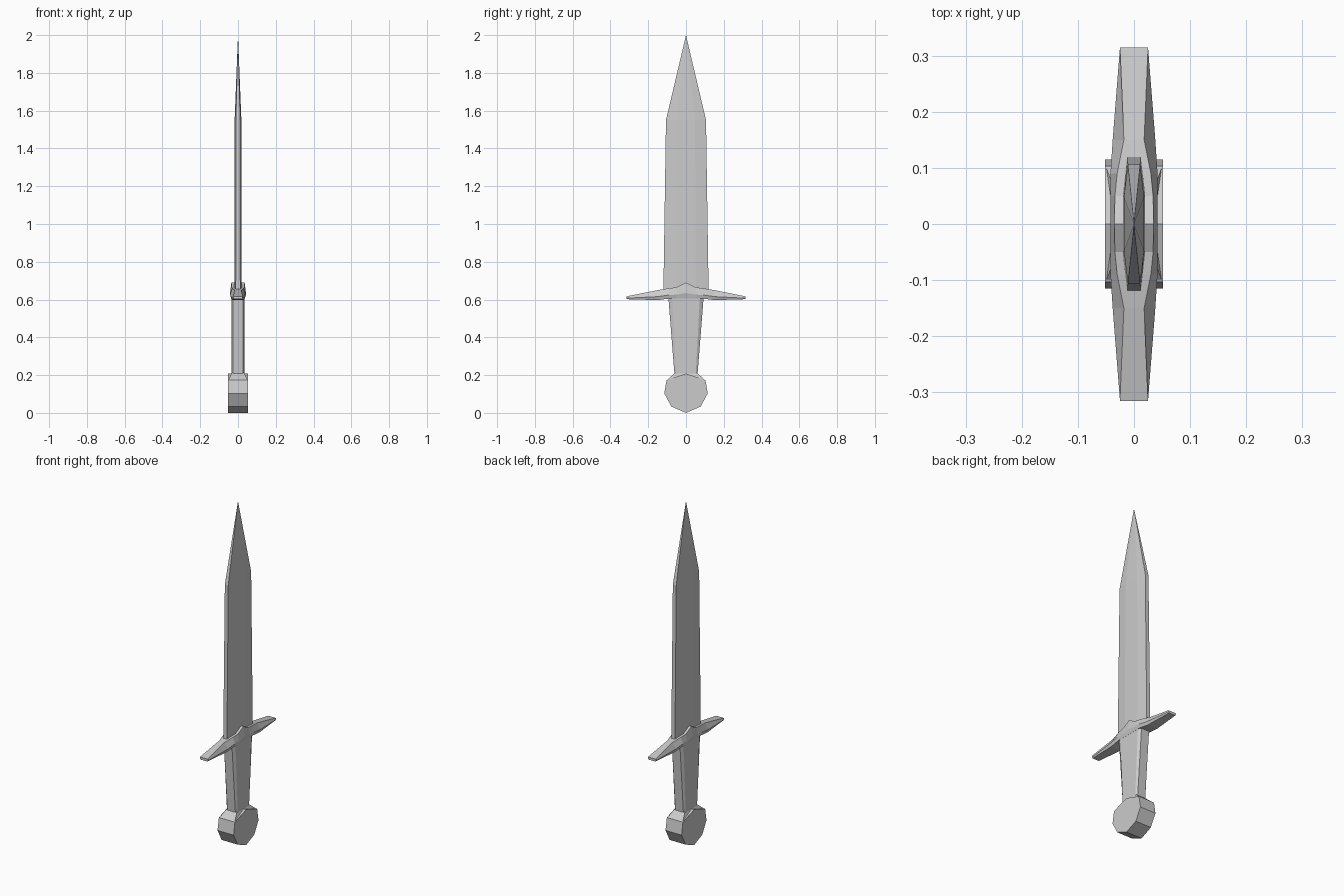
import bpy, bmesh

if "Cube" in bpy.data.objects:
    bpy.data.objects.remove(bpy.data.objects["Cube"])


def finish(name, bm):
    bmesh.ops.recalc_face_normals(bm, faces=bm.faces)
    mesh = bpy.data.meshes.new(name)
    bm.to_mesh(mesh)
    bm.free()
    obj = bpy.data.objects.new(name, mesh)
    bpy.context.collection.objects.link(obj)
    return obj


def loft(name, rings, tip=None):
    """Skin a list of equal-length point rings, capped or closed to a tip."""
    bm = bmesh.new()
    loops = [[bm.verts.new(p) for p in ring] for ring in rings]
    n = len(loops[0])
    for a, b in zip(loops, loops[1:]):
        for i in range(n):
            j = (i + 1) % n
            bm.faces.new((a[i], a[j], b[j], b[i]))
    bm.faces.new(loops[0][::-1])
    if tip:
        t = bm.verts.new(tip)
        for i in range(n):
            bm.faces.new((loops[-1][i], loops[-1][(i + 1) % n], t))
    else:
        bm.faces.new(loops[-1])
    return finish(name, bm)


def octagon(x, y, x_in, y_in, z):
    """Chamfered rectangle in the xy plane."""
    quarter = [(x, y_in), (x_in, y)]
    pts = quarter + [(-a, b) for a, b in quarter[::-1]]
    pts += [(-a, -b) for a, b in pts]
    return [(a, b, z) for a, b in pts]


# Blade with bevelled flats, tapering to a point
loft("blade", [octagon(0.02, 0.12, 0.012, 0.052, 0.62),
               octagon(0.018, 0.106, 0.011, 0.048, 1.55)], (0, 0, 2.0))

# Crossguard: stations along y with (y, bottom z, top z, bottom half width, top half width)
half = [(0.315, 0.602, 0.617, 0.025, 0.025), (0.15, 0.597, 0.65, 0.038, 0.018),
        (0.09, 0.605, 0.66, 0.042, 0.03), (0.05, 0.605, 0.665, 0.042, 0.034)]
stations = ([(-s[0],) + s[1:] for s in half]
            + [(0, 0.605, 0.69, 0.042, 0.035)] + half[::-1])
loft("crossguard", [[(-wb * 0.85, y, lo), (wb * 0.85, y, lo),
                     (wb, y, lo + (hi - lo) * 0.35), (wt, y, hi),
                     (-wt, y, hi), (-wb, y, lo + (hi - lo) * 0.35)]
                    for y, lo, hi, wb, wt in stations])

# Tapered grip with chamfered corners
loft("grip", [octagon(0.035, 0.06, 0.026, 0.051, 0.19),
              octagon(0.035, 0.094, 0.026, 0.074, 0.62)])

# Eight-sided disc pommel
disc = [(0, 0), (0.077, 0.033), (0.115, 0.103), (0.103, 0.174),
        (0, 0.208), (-0.103, 0.174), (-0.115, 0.103), (-0.077, 0.033)]
loft("pommel", [[(x, y, z) for y, z in disc] for x in (-0.052, 0.052)])

# Collar sloping from the pommel up into the grip
loft("pommel_collar", [[(sx * x, sy * y, z) for sx, sy in
                        ((1, 1), (-1, 1), (-1, -1), (1, -1))]
                       for x, y, z in ((0.05, 0.102, 0.173), (0.034, 0.06, 0.21))])
